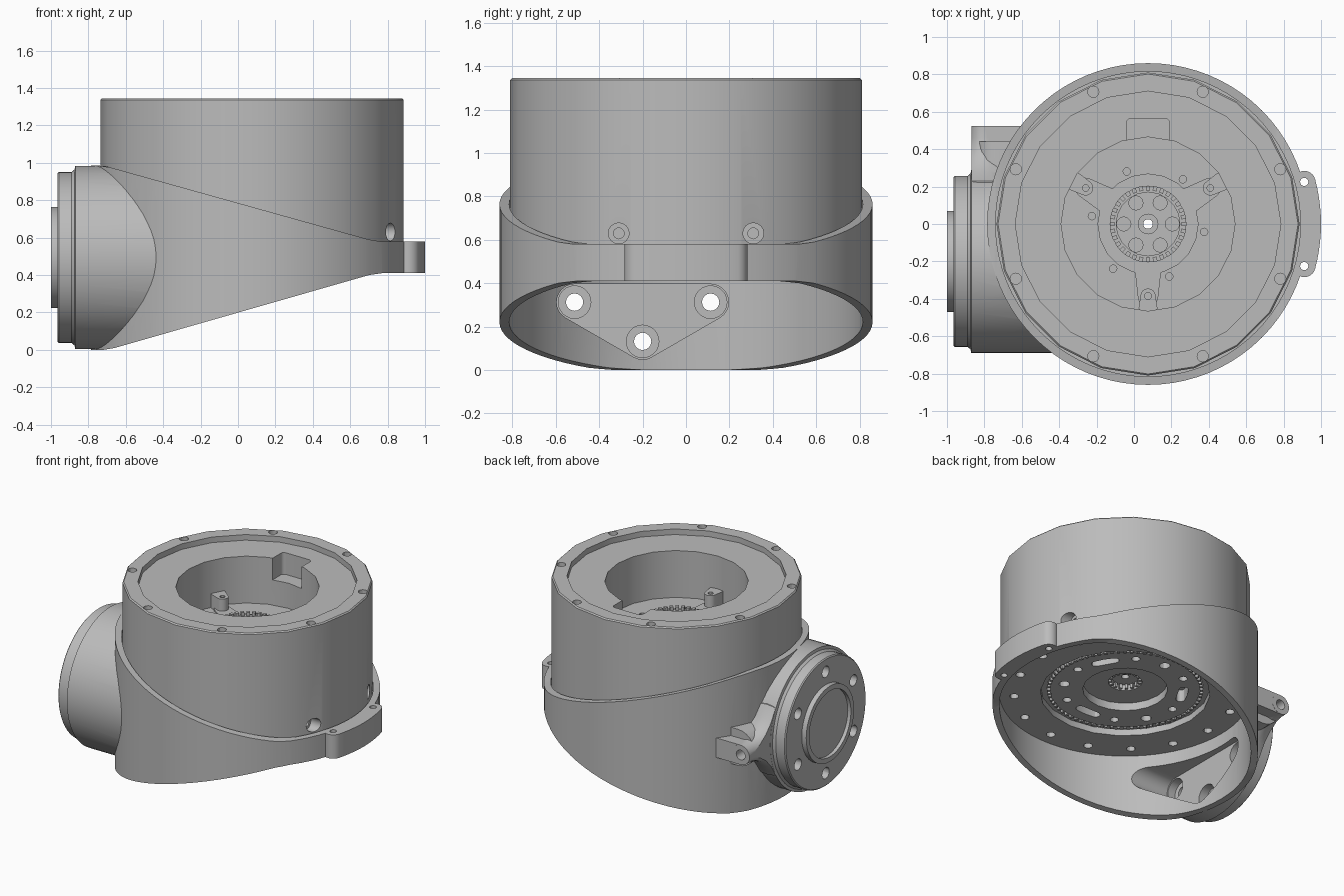
import bpy, bmesh, math
from mathutils import Vector, Matrix

if "Cube" in bpy.data.objects:
    bpy.data.objects.remove(bpy.data.objects["Cube"])

CX = 0.075          # axis of the round housing
BY, BZ = -0.2, 0.494   # axis of the side port

grey = bpy.data.materials.new("machined_grey")
grey.use_nodes = True
grey.diffuse_color = (0.5, 0.5, 0.5, 1)
grey.node_tree.nodes["Principled BSDF"].inputs["Base Color"].default_value = (0.5, 0.5, 0.5, 1)

AXES = {"X": lambda a, b, h: Vector((h, a, b)),
        "Y": lambda a, b, h: Vector((a, h, b)),
        "Z": lambda a, b, h: Vector((a, b, h))}


def finish(name, bm):
    bmesh.ops.recalc_face_normals(bm, faces=bm.faces)
    mesh = bpy.data.meshes.new(name)
    bm.to_mesh(mesh)
    bm.free()
    mesh.materials.append(grey)
    obj = bpy.data.objects.new(name, mesh)
    bpy.context.collection.objects.link(obj)
    return obj


def hull(name, circles, lo, hi, axis="Z", n=24):
    """Rounded convex plate around circles (a, b, radius)."""
    bm = bmesh.new()
    for a, b, r in circles:
        for i in range(n):
            t = math.tau * i / n
            for h in (lo, hi):
                bm.verts.new(AXES[axis](a + r * math.cos(t), b + r * math.sin(t), h))
    res = bmesh.ops.convex_hull(bm, input=bm.verts)
    inner = {v for k in ("geom_interior", "geom_unused") for v in res[k]
             if isinstance(v, bmesh.types.BMVert)}
    bmesh.ops.delete(bm, geom=list(inner), context="VERTS")
    bmesh.ops.dissolve_limit(bm, angle_limit=0.01, verts=bm.verts, edges=bm.edges)
    return finish(name, bm)


def prism(name, pts, lo, hi, axis):
    bm = bmesh.new()
    face = bm.faces.new([bm.verts.new(AXES[axis](a, b, lo)) for a, b in pts])
    ext = bmesh.ops.extrude_face_region(bm, geom=[face])["geom"]
    bmesh.ops.translate(bm, vec=AXES[axis](0, 0, hi - lo),
                        verts=[v for v in ext if isinstance(v, bmesh.types.BMVert)])
    return finish(name, bm)


def lathe(name, profile, n, axis, center, closed=False):
    """Turn a (radius, height) profile about an axis."""
    bm = bmesh.new()
    rings = []
    for r, h in profile:
        if r == 0:
            rings.append([bm.verts.new(AXES[axis](center[0], center[1], h))] * n)
        else:
            rings.append([bm.verts.new(AXES[axis](center[0] + r * math.cos(math.tau * i / n),
                          center[1] + r * math.sin(math.tau * i / n), h)) for i in range(n)])
    pairs = list(zip(rings, rings[1:])) + ([(rings[-1], rings[0])] if closed else [])
    for p, q in pairs:
        for i in range(n):
            j = (i + 1) % n
            bm.faces.new(list(dict.fromkeys((p[i], p[j], q[j], q[i]))))
    return finish(name, bm)


def combine(obj, tools, op):
    for tool in tools:
        mod = obj.modifiers.new("cut", "BOOLEAN")
        mod.operation, mod.solver, mod.object = op, "EXACT", tool
        bpy.context.view_layer.objects.active = obj
        bpy.ops.object.modifier_apply(modifier=mod.name)
        bpy.data.objects.remove(tool)


def ring(radius, count, start=0.0):
    for k in range(count):
        t = math.radians(start) + math.tau * k / count
        yield CX + radius * math.cos(t), radius * math.sin(t), t


def drill(spots, r, lo, hi):
    return [hull("drill", [(x, y, r)], lo, hi, n=12) for x, y, _ in spots]


def teeth(name, radius, count, size, z):
    bm = bmesh.new()
    for x, y, t in ring(radius, count):
        m = Matrix.Translation((x, y, z)) @ Matrix.Rotation(t, 4, "Z") @ Matrix.Diagonal((*size, 1))
        bmesh.ops.create_cube(bm, size=1, matrix=m)
    return finish(name, bm)


# Slanted sleeve with a mounting tab
sleeve = hull("slanted_sleeve", [(CX, 0, 0.86)], -0.1, 1.1, n=80)
tab = hull("tab", [(x, y, 0.06) for x, y, _ in (
    (CX + 0.865 * math.cos(math.radians(a)), 0.865 * math.sin(math.radians(a)), 0)
    for a in range(-15, 16, 3))], 0.3, 0.7)
combine(sleeve, [tab], "UNION")
side = [(-1, 0), (-0.72, 0), (-0.66, 0.01), (0.7, 0.4), (0.77, 0.41), (1.2, 0.41),
        (1.2, 0.58), (0.76, 0.58), (0.7, 0.59), (-0.68, 0.975), (-0.74, 0.985), (-1, 0.985)]
combine(sleeve, [prism("side_profile", side, -1, 1, "Y")], "INTERSECT")

# Side port with flange
port = lathe("port", [(0, -0.3), (0.49, -0.3), (0.49, -0.87), (0.47, -0.874), (0.457, -0.89),
                      (0.457, -0.958), (0.45, -0.965), (0.27, -0.965), (0.27, -1), (0.235, -1),
                      (0.235, -0.975), (0, -0.975)], 64, "X", (BY, BZ))

# Flared lug on the port, facing back
LX = -0.8
lug = lathe("lug", [(0, 0.525), (0.07, 0.525), (0.072, 0.46), (0.085, 0.4), (0.115, 0.34),
                    (0.17, 0.28), (0.25, 0.23), (0.25, 0.1), (0, 0.1)], 32, "Y", (LX, BZ))
web = hull("web", [(LX, BZ, 0.07), (-0.55, BZ, 0.07)], 0.1, 0.524, "Y")
web_root = hull("web_root", [(LX + 0.08, BZ, 0.13), (-0.5, BZ, 0.13)], 0.1, 0.44, "Y")
combine(lug, [web, web_root], "UNION")
combine(lug, [prism("trim", [(-1.3, 0), (-0.869, 0), (-0.869, 1), (-1.3, 1)], 0, 1, "Y")],
        "DIFFERENCE")
combine(sleeve, [port, lug], "UNION")

# Bore, inner pocket and bolt holes of the sleeve
cuts = [hull("bore", [(CX, 0, 0.815)], -0.3, 1.3, n=80)]
bolts = [(BY + 0.362 * math.cos(t), BZ + 0.362 * math.sin(t))
         for t in (math.radians(30 + 60 * k) for k in range(6))]
low = [b for b in bolts if b[1] < BZ]
cuts.append(hull("pocket", [(a, b, 0.083) for a, b in low], -0.78, -0.3, "X"))
for a, b in bolts:
    through = (a, b) in low
    cuts.append(hull("bolt", [(a, b, 0.04)], -1.1, -0.5 if through else -0.9, "X", 16))
    if through:
        cuts.append(hull("counterbore", [(a, b, 0.075)], -0.84, -0.5, "X"))
cuts.append(hull("lug_hole", [(LX, BZ, 0.035)], 0.4, 0.6, "Y", 16))
cuts += [hull("tab_hole", [(0.91, s * 0.225, 0.022)], 0.3, 0.7, n=16) for s in (-1, 1)]
combine(sleeve, cuts, "DIFFERENCE")

# Round housing, turned in one piece
housing = lathe("round_housing", [
    (0.025, 1.02), (0.055, 1.02), (0.055, 0.99), (0.17, 0.99), (0.17, 1.01), (0.205, 1.01),
    (0.205, 0.985), (0.27, 0.985), (0.27, 0.97), (0.465, 0.97), (0.465, 1.305), (0.71, 1.305),
    (0.71, 1.345), (0.802, 1.345), (0.81, 1.337), (0.81, 0.485), (0.55, 0.485), (0.55, 0.53),
    (0.49, 0.53), (0.49, 0.515), (0.275, 0.515), (0.275, 0.57), (0.11, 0.57), (0.11, 0.61),
    (0.025, 0.61)], 20, "Z", (CX, 0), closed=True)

cuts = drill(ring(0.765, 8, 22.5), 0.03, 1.28, 1.4)
cuts += drill(ring(0.72, 16, 2), 0.03, 0.4, 0.56)
cuts += drill(ring(0.13, 6), 0.038, 0.92, 1.1)
cuts += drill(ring(0.303, 6, -8), 0.02, 0.93, 1.1)
cuts += drill(ring(0.4, 6), 0.028, 0.4, 0.6)
cuts += drill(ring(0.4, 3, 90), 0.035, 0.4, 0.6)
for _, _, t in ring(1, 3, 30):
    arc = [(CX + 0.38 * math.cos(t + d), 0.38 * math.sin(t + d), 0.03) for d in (-0.17, 0, 0.17)]
    cuts.append(hull("slot", arc, 0.4, 0.6, n=12))
cuts.append(hull("notch", [(CX + s * 0.09, y, 0.025) for s in (-1, 1) for y in (0.4, 0.54)],
                 1.15, 1.32))
for s in (-1, 1):
    cuts.append(hull("screw_seat", [(s * 0.31, 0.63, 0.048)], 0.76, 1, "X", 16))
    cuts.append(hull("screw_hole", [(s * 0.31, 0.63, 0.025)], 0.66, 0.9, "X", 16))
combine(housing, cuts, "DIFFERENCE")

# Seal that closes the gap between housing and sleeve
lathe("seal_ring", [(0.77, 0.486), (0.82, 0.486), (0.82, 0.53), (0.77, 0.53)],
      80, "Z", (CX, 0), closed=True)

# Drive teeth above and below
teeth("drive_teeth", 0.192, 32, (0.025, 0.022, 0.03), 1.02)
teeth("lower_ring_teeth", 0.495, 72, (0.02, 0.02, 0.03), 0.52)
teeth("lower_hub_teeth", 0.1, 16, (0.025, 0.018, 0.03), 0.59)

# Inner posts with arms that join the central plate
for x, y, t in ring(0.385, 3, 30):
    arm = hull("post_arm", [(x, y, 0.055),
                            (CX + 0.25 * math.cos(t), 0.25 * math.sin(t), 0.07)], 0.96, 0.984)
    post = hull("inner_post", [(x, y, 0.04),
                               (CX + 0.45 * math.cos(t), 0.45 * math.sin(t), 0.05)], 0.965, 1.07)
    combine(post, drill([(x, y, t)], 0.018, 1.0, 1.2), "DIFFERENCE")

bpy.ops.object.select_all(action="DESELECT")
for obj in bpy.context.collection.objects:
    if obj.type == "MESH" and grey.name in obj.data.materials:
        obj.select_set(True)
        bpy.context.view_layer.objects.active = obj
bpy.ops.object.shade_smooth_by_angle(angle=math.radians(30))
